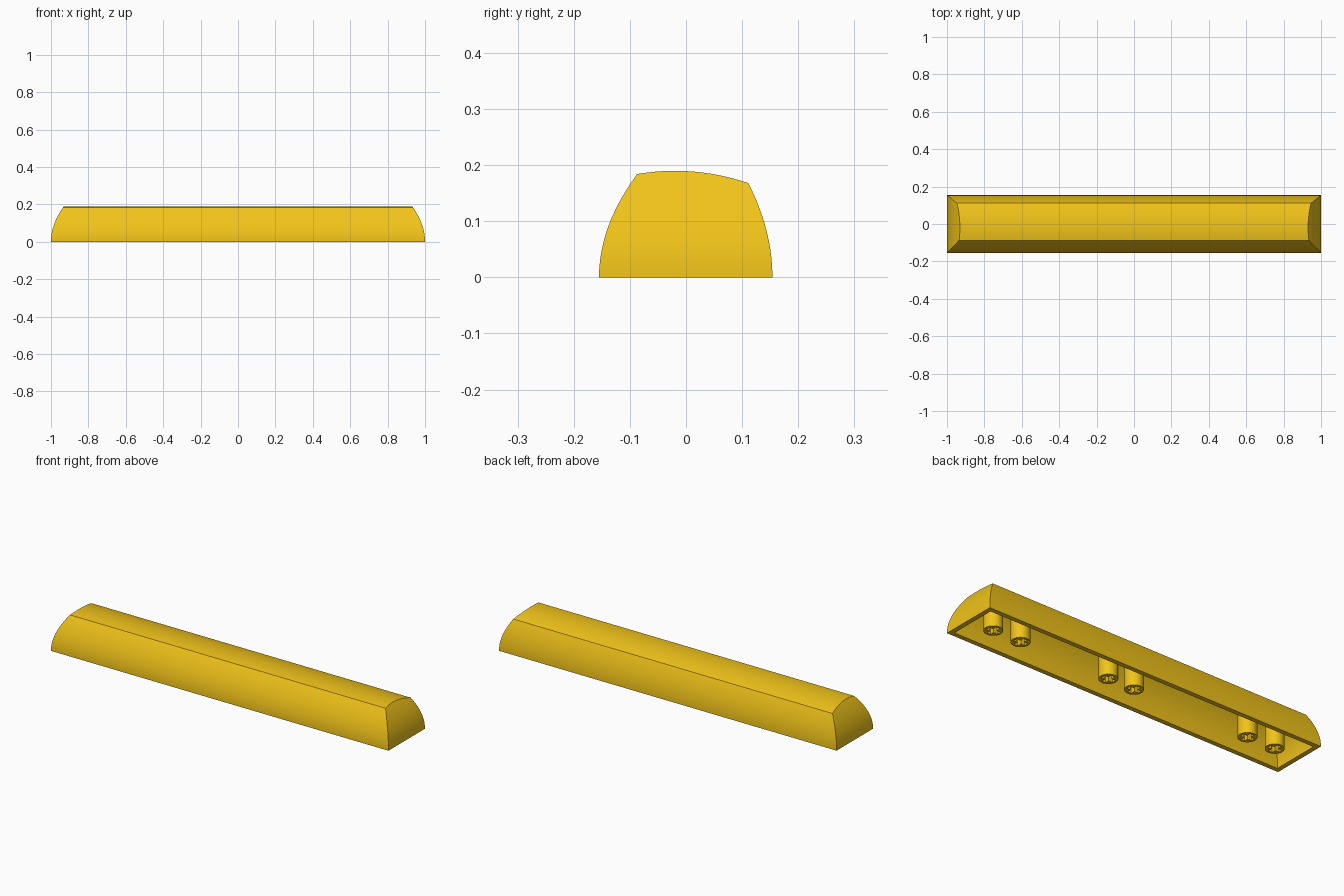
import bpy, bmesh, math

if "Cube" in bpy.data.objects:
    bpy.data.objects.remove(bpy.data.objects["Cube"])

YELLOW = bpy.data.materials.new("yellow_plastic")
YELLOW.diffuse_color = (0.88, 0.55, 0.01, 1)
YELLOW.use_nodes = True
YELLOW.node_tree.nodes["Principled BSDF"].inputs["Base Color"].default_value = YELLOW.diffuse_color
N, LEVELS, WALL = 12, 14, 0.025


def finish(ob, angle=30):
    ob.data.materials.clear()
    ob.data.materials.append(YELLOW)
    bpy.ops.object.select_all(action='DESELECT')
    bpy.context.view_layer.objects.active = ob
    ob.select_set(True)
    bpy.ops.object.shade_smooth_by_angle(angle=math.radians(angle))


def section(t, wall):
    """One rectangular loop of the cap at height fraction t, inset by wall."""
    yf, yb = -0.155 + 0.068 * t * t + wall, 0.154 - 0.043 * t * t - wall
    side = []
    for i in range(N + 1):
        s = i / N
        z = t * (0.184 + (0.168 - 0.184) * s + 0.05 * s * (1 - s))
        x = 1 - 0.068 * (z / 0.188) ** 2 - wall
        side.append((x, yf + (yb - yf) * s, z * (0.86 if wall else 1)))
    return side + [(-x, y, z) for x, y, z in reversed(side)]


# Hollow cap: outer skin from top to rim, then inner skin from rim to ceiling
bm = bmesh.new()
ts = [i / LEVELS for i in range(LEVELS + 1)]
loops = [section(t, 0) for t in reversed(ts)] + [section(t, WALL) for t in ts]
rings = [[bm.verts.new(p) for p in loop] for loop in loops]
count = 2 * (N + 1)
for a, b in zip(rings, rings[1:]):
    for i in range(count):
        j = (i + 1) % count
        bm.faces.new((a[i], a[j], b[j], b[i]))
for ring in (rings[0], rings[-1]):
    for i in range(N):
        bm.faces.new((ring[i], ring[i + 1], ring[count - 2 - i], ring[count - 1 - i]))
bmesh.ops.recalc_face_normals(bm, faces=bm.faces)
mesh = bpy.data.meshes.new("key_cap")
bm.to_mesh(mesh)
bm.free()
cap = bpy.data.objects.new("key_cap", mesh)
bpy.context.collection.objects.link(cap)
finish(cap)

# Stem socket: round outline with a cross-shaped hole, extruded
R, SLOT, A, B = 0.046, 0.065, 0.034, 0.011
circle = [(R * math.cos(k * math.tau / 40), R * math.sin(k * math.tau / 40)) for k in range(40)]
cross = [(A, -B), (A, B), (B, B), (B, A), (-B, A), (-B, B),
         (-A, B), (-A, -B), (-B, -B), (-B, -A), (B, -A), (B, -B)]
curve = bpy.data.curves.new("socket", 'CURVE')
curve.dimensions, curve.fill_mode, curve.extrude = '2D', 'BOTH', SLOT / 2
for outline in (circle, cross):
    sp = curve.splines.new('POLY')
    sp.points.add(len(outline) - 1)
    for p, (x, y) in zip(sp.points, outline):
        p.co = (x, y, 0, 1)
    sp.use_cyclic_u = True
socket = bpy.data.objects.new("stem_socket", curve)
bpy.context.collection.objects.link(socket)
bpy.context.view_layer.objects.active = socket
bpy.ops.object.select_all(action='DESELECT')
socket.select_set(True)
bpy.ops.object.convert(target='MESH')
socket = bpy.context.object
finish(socket)

# Solid upper part of the stem, reaching into the ceiling
TOP = 0.165
bpy.ops.mesh.primitive_cylinder_add(vertices=40, radius=R, depth=TOP - SLOT)
post = bpy.context.object
post.name = "stem_post"
finish(post)

# Six stems along the centre line
for k, x in enumerate((-0.85, -0.685, 0, 0.155, 0.685, 0.85)):
    for part, z in ((socket, SLOT / 2), (post, (TOP + SLOT) / 2)):
        ob = part if k == 0 else part.copy()
        if k:
            bpy.context.collection.objects.link(ob)
        ob.location = (x, 0, z)
